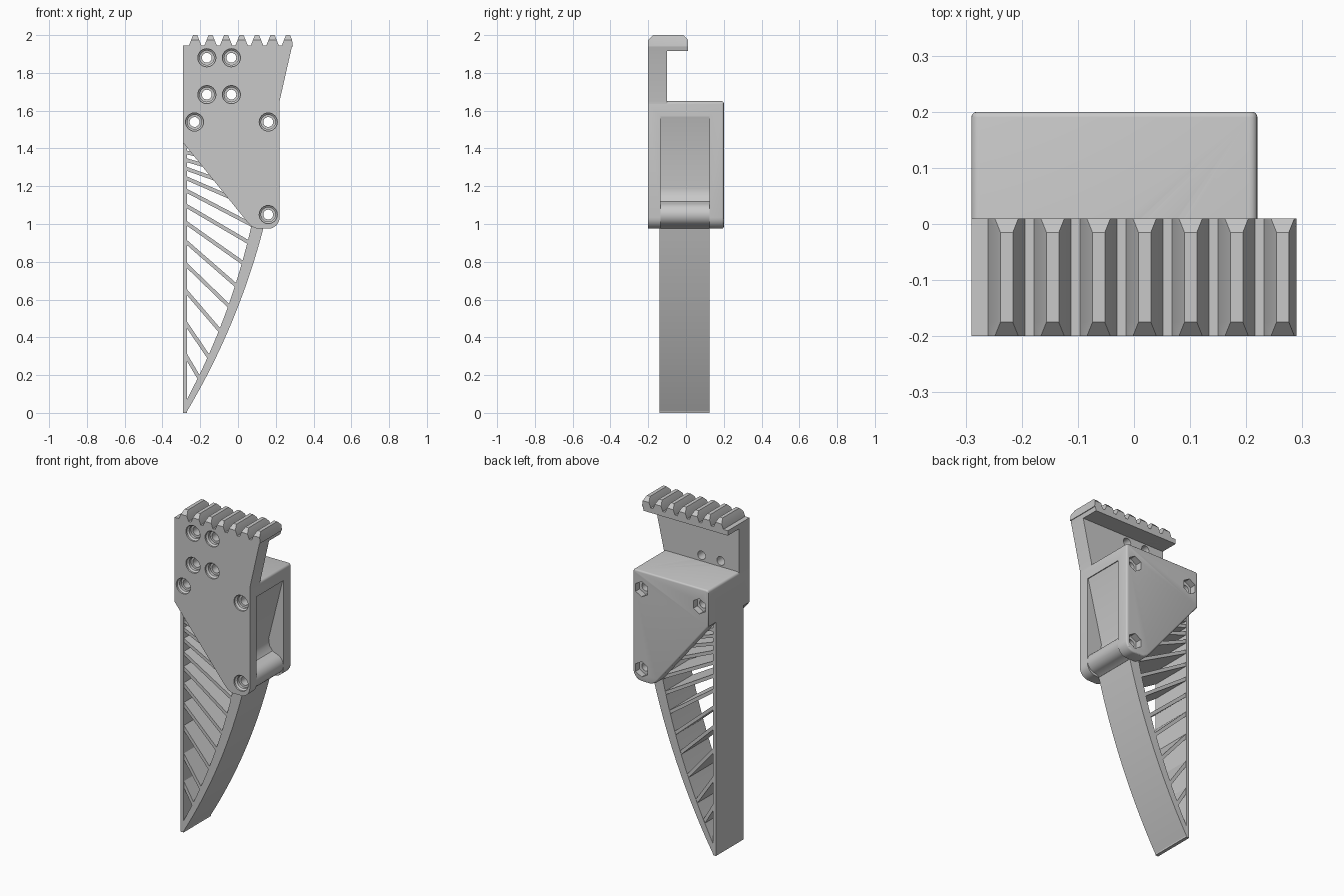
import bpy, bmesh, math
from mathutils import Vector

if "Cube" in bpy.data.objects:
    bpy.data.objects.remove(bpy.data.objects["Cube"], do_unlink=True)

grey = bpy.data.materials.new("plain grey")
grey.use_nodes = True
grey.diffuse_color = (0.58, 0.58, 0.58, 1)
grey.node_tree.nodes["Principled BSDF"].inputs["Base Color"].default_value = grey.diffuse_color


def skin(bm, sections):
    """Skin a row of (y, [(x, z), ...]) sections and close both ends."""
    rings = [[bm.verts.new((x, y, z)) for x, z in pts] for y, pts in sections]
    for a, b in zip(rings, rings[1:]):
        for i in range(len(a)):
            j = (i + 1) % len(a)
            bm.faces.new((a[i], a[j], b[j], b[i]))
    bm.faces.new(rings[0])
    bm.faces.new(rings[-1])


def finish(name, bm):
    bmesh.ops.recalc_face_normals(bm, faces=bm.faces)
    bmesh.ops.triangulate(bm, faces=[f for f in bm.faces if len(f.verts) > 4])
    mesh = bpy.data.meshes.new(name)
    bm.to_mesh(mesh)
    bm.free()
    mesh.materials.append(grey)
    ob = bpy.data.objects.new(name, mesh)
    bpy.context.collection.objects.link(ob)
    return ob


def loft(name, sections):
    bm = bmesh.new()
    skin(bm, sections)
    return finish(name, bm)


def prism(name, pts, y0, y1):
    return loft(name, [(y0, pts), (y1, pts)])


def arc(cx, cz, r, a0, a1, n):
    steps = [math.radians(a0 + (a1 - a0) * i / n) for i in range(n + 1)]
    return [(cx + r * math.cos(a), cz + r * math.sin(a)) for a in steps]


def inset(pts, d):
    """Move a counter-clockwise outline inwards by d."""
    out = []
    for i, p in enumerate(pts):
        p, prev, nxt = Vector(p), Vector(pts[i - 1]), Vector(pts[(i + 1) % len(pts)])
        u, v = (p - prev).normalized(), (nxt - p).normalized()
        n = Vector((-u.y - v.y, u.x + v.x)).normalized()
        out.append(tuple(p + n * d / n.dot(Vector((-u.y, u.x)))))
    return out


def cut(ob, cutter):
    mod = ob.modifiers.new("cut", 'BOOLEAN')
    mod.operation, mod.solver, mod.object = 'DIFFERENCE', 'MANIFOLD', cutter
    bpy.context.view_layer.objects.active = ob
    bpy.ops.object.modifier_apply(modifier=mod.name)


# Housing: full-depth block with a rounded back edge
outline = [(-0.29, 1.43), (0.05, 1.01), (0.07, 0.988), (0.1, 0.975)]
outline += arc(0.16, 1.035, 0.06, -90, 0, 8)
outline += arc(0.205, 1.635, 0.015, 0, 90, 4)
outline += arc(-0.275, 1.635, 0.015, 90, 180, 4)
sections = [(-0.2, outline)]
for angle in (0, 30, 60, 90):
    a = math.radians(angle)
    sections.append((0.19 + 0.01 * math.sin(a), inset(outline, 0.01 * (1 - math.cos(a)))))
housing = loft("housing", sections)

# Slot that holds the finger between the two cheeks
slot = prism("slot", [(-0.5, 0.5), (0.5, 0.5), (0.5, 1.57), (-0.5, 1.57)], -0.135, 0.125)
cut(housing, slot)
bpy.data.objects.remove(slot, do_unlink=True)

# Mounting plate rising from the front cheek, with the lip on top
plate = prism("mounting_plate", [(-0.29, 1.635), (0.22, 1.635), (0.22, 1.65), (0.28, 1.915),
                                 (-0.29, 1.915)], -0.2, -0.1)
lip = prism("lip", [(-0.29, 1.915), (0.28, 1.915), (0.287, 1.945), (-0.29, 1.945)], -0.2, 0.01)

# Row of seven teeth with chamfered ends
for i in range(7):
    cx = -0.227 + 0.082 * i

    def tooth(height):
        top = 0.033 - 0.022 * height / 0.055
        right = min(cx + 0.033, 0.29)
        return [(cx - 0.033, 1.94), (right, 1.94), (right, 1.945),
                (cx + min(top, 0.024), 1.945 + height), (cx - top, 1.945 + height),
                (cx - 0.033, 1.945)]
    loft("tooth_%d" % (i + 1), [(-0.2, tooth(0.03)), (-0.175, tooth(0.055)),
                                (-0.015, tooth(0.055)), (0.01, tooth(0.03))])

# Finger: thin straight wall, curved outer rim, solid root
Y0, Y1 = -0.14, 0.125
prism("finger_wall", [(-0.29, 0), (-0.27, 0), (-0.27, 1.5), (-0.29, 1.5)], Y0, Y1)

start, bend, end = Vector((-0.275, 0)), Vector((0, 0.46)), Vector((0.135, 0.98))
outer, inner = [], []
for i in range(25):
    t = i / 24
    p = start * (1 - t) ** 2 + bend * 2 * t * (1 - t) + end * t * t
    d = ((bend - start) * (1 - t) + (end - bend) * t).normalized()
    q = p + Vector((-d.y, d.x)) * (0.03 + 0.035 * t)
    outer.append(tuple(p))
    inner.append((max(q.x, -0.285), max(q.y, 0)))
prism("finger_rim", outer + inner[::-1], Y0, Y1)

root = [(-0.29, 1.5), (-0.29, 1.57), (0.215, 1.57), (0.12, 1.19), (0.125, 1.15), (0.145, 1.12)]
root += arc(0.16, 1.05, 0.06, 70, -90, 12)
root += [(0.135, 0.977), (0.068, 0.995), (0.09, 1.06)]
finger_root = prism("finger_root", root, Y0, Y1)


def rim_x(z):
    for (x0, z0), (x1, z1) in zip(inner, inner[1:]):
        if z0 <= z <= z1:
            return x0 + (x1 - x0) * (z - z0) / (z1 - z0) + 0.012
    return 0.1


# Slanting ribs: height at the wall, height at the far end
ribs = [(0.31, 0.18), (0.48, 0.29), (0.65, 0.43), (0.79, 0.56), (0.91, 0.67), (1.01, 0.79),
        (1.10, 0.90), (1.18, 0.99), (1.245, 1.08), (1.295, 1.16), (1.34, 1.23), (1.38, 1.3)]
for i, (za, zb) in enumerate(ribs):
    a, b = Vector((-0.28, za)), Vector((rim_x(zb), zb))
    d = (b - a).normalized()
    n = Vector((-d.y, d.x)) * 0.01
    prism("rib_%d" % (i + 1), [a - n, b - n, b + n, a + n], Y0 + 0.002, Y1 - 0.002)


# Stepped screw holes; the lower three end in a hexagonal nut pocket at the back
def hexagon(x, z, r):
    pts = []
    for a in range(0, 360, 15):
        k = r * math.cos(math.pi / 6) / math.cos(math.radians((a + 30) % 60 - 30))
        pts.append((x + k * math.cos(math.radians(a)), z + k * math.sin(math.radians(a))))
    return pts


holes = [(-0.165, 1.88, 0), (-0.035, 1.88, 0), (-0.165, 1.685, 0), (-0.035, 1.685, 0),
         (-0.23, 1.54, 1), (0.16, 1.54, 1), (0.16, 1.05, 1)]
bm = bmesh.new()
for x, z, has_nut in holes:
    steps = [(-0.22, 0.048), (-0.19, 0.048), (-0.182, 0.038), (-0.165, 0.038),
             (-0.164, 0.026), (0.16, 0.026)]
    sections = [(y, arc(x, z, r, 0, 345, 23)) for y, r in steps]
    if has_nut:
        sections += [(0.161, hexagon(x, z, 0.047)), (0.25, hexagon(x, z, 0.047))]
    skin(bm, sections)
drill = finish("drill", bm)
for part in (housing, plate, lip, finger_root):
    cut(part, drill)
bpy.data.objects.remove(drill, do_unlink=True)

# Smooth the round parts, keep hard edges
for ob in bpy.context.scene.objects:
    ob.select_set(ob.type == 'MESH')
bpy.context.view_layer.objects.active = housing
bpy.ops.object.shade_smooth_by_angle(angle=math.radians(30))
